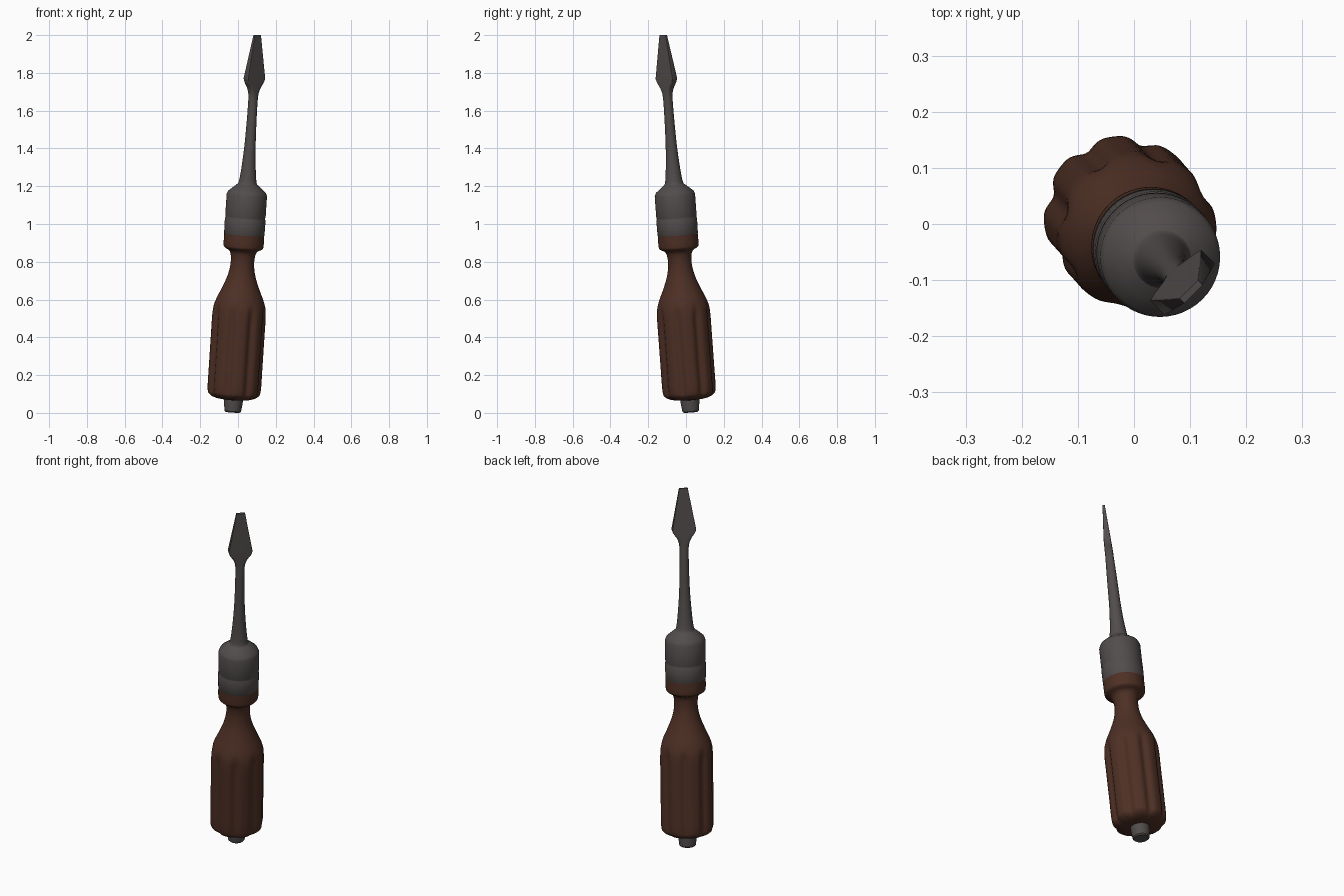
import bpy, bmesh, math
from mathutils import Vector, Matrix

if "Cube" in bpy.data.objects:
    bpy.data.objects.remove(bpy.data.objects["Cube"], do_unlink=True)


def material(name, rgb):
    m = bpy.data.materials.new(name)
    m.use_nodes = True
    m.diffuse_color = (*rgb, 1)
    bsdf = m.node_tree.nodes["Principled BSDF"]
    bsdf.inputs["Base Color"].default_value = (*rgb, 1)
    bsdf.inputs["Roughness"].default_value = 0.6
    return m


WOOD = material("dark brown wood", (0.075, 0.029, 0.018))
STEEL = material("dark grey steel", (0.085, 0.073, 0.073))

# The whole tool leans along this axis
AXIS = Vector((0.065, -0.073, 1)).normalized()
LEAN = Matrix.Translation((-0.028, 0.025, 0.004)) @ \
    Vector((0, 0, 1)).rotation_difference(AXIS).to_matrix().to_4x4()


def refine(points, steps):
    """Run a smooth curve through the profile points."""
    p = [Vector(q) for q in points]
    out = []
    for i in range(len(p) - 1):
        a, b = p[i], p[i + 1]
        ta = (b - p[max(i - 1, 0)]) / 2
        tb = (p[min(i + 2, len(p) - 1)] - a) / 2
        for k in range(steps):
            t = k / steps
            out.append(a * (2*t**3 - 3*t*t + 1) + ta * (t**3 - 2*t*t + t)
                       + b * (3*t*t - 2*t**3) + tb * (t**3 - t*t))
    return out + [p[-1]]


def loft(name, rings, mat, angle=35):
    """Skin a list of closed rings, cap both ends and lean the part."""
    bm = bmesh.new()
    loops = [[bm.verts.new(co) for co in ring] for ring in rings]
    n = len(loops[0])
    for lo, hi in zip(loops, loops[1:]):
        for i in range(n):
            j = (i + 1) % n
            bm.faces.new((lo[i], lo[j], hi[j], hi[i]))
    bm.faces.new(loops[0][::-1])
    bm.faces.new(loops[-1])
    mesh = bpy.data.meshes.new(name)
    bm.to_mesh(mesh)
    bm.free()
    mesh.transform(LEAN)
    mesh.materials.append(mat)
    ob = bpy.data.objects.new(name, mesh)
    bpy.context.collection.objects.link(ob)
    bpy.ops.object.select_all(action="DESELECT")
    ob.select_set(True)
    bpy.context.view_layer.objects.active = ob
    bpy.ops.object.shade_smooth_by_angle(angle=math.radians(angle))
    return ob


def round_ring(r, z, n=48):
    return [(r * math.cos(math.tau * i / n), r * math.sin(math.tau * i / n), z)
            for i in range(n)]


def smoothstep(a, b, x):
    t = min(max((x - a) / (b - a), 0), 1)
    return t * t * (3 - 2 * t)


# Handle grip with eight rounded flutes
def fluted_ring(r, z, n=128):
    reach = smoothstep(0.05, 0.12, z) * (1 - smoothstep(0.5, 0.6, z))
    ring = []
    for i in range(n):
        a = math.tau * i / n
        groove = (0.5 + 0.5 * math.cos(8 * (a - math.radians(75)))) ** 2.5
        rr = r - 0.014 * reach * groove
        ring.append((rr * math.cos(a), rr * math.sin(a), z))
    return ring


grip = [(0.05, 0.066), (0.095, 0.072), (0.128, 0.088), (0.141, 0.12),
        (0.142, 0.25), (0.142, 0.4), (0.141, 0.53), (0.128, 0.59),
        (0.1, 0.655), (0.075, 0.72), (0.063, 0.78), (0.064, 0.83),
        (0.075, 0.857), (0.1, 0.872), (0.106, 0.89), (0.106, 0.945)]
loft("handle", [fluted_ring(r, z) for r, z in refine(grip, 4)], WOOD)

# Steel stub under the handle
stub = [(0.038, 0), (0.044, 0.006), (0.05, 0.055), (0.05, 0.09)]
loft("end_stub", [round_ring(r, z) for r, z in stub], STEEL)

# Steel collar with a shallow ring line
collar = [(0.102, 0.938), (0.107, 0.946), (0.108, 1.025), (0.105, 1.032),
          (0.105, 1.038), (0.107, 1.045), (0.107, 1.155), (0.1, 1.172),
          (0.075, 1.193), (0.055, 1.21), (0.03, 1.225)]
loft("collar", [round_ring(r, z) for r, z in collar], STEEL)


# Shaft and blade: sections change from round to flat and square
def section(half_width, half_depth, square, z, n=32):
    ring = []
    for i in range(n):
        a = math.tau * i / n
        c, s = math.cos(a), math.sin(a)
        u = half_width * math.copysign(abs(c) ** square, c)
        v = half_depth * math.copysign(abs(s) ** square, s)
        ring.append(((u - v) * math.sqrt(0.5), (u + v) * math.sqrt(0.5), z))
    return ring


shaft = [(0.066, 0.066, 1, 1.195), (0.05, 0.05, 1, 1.215),
         (0.043, 0.043, 1, 1.25), (0.036, 0.036, 1, 1.32),
         (0.029, 0.03, 1, 1.42), (0.025, 0.027, 1, 1.54),
         (0.024, 0.024, 0.9, 1.64), (0.026, 0.022, 0.7, 1.69),
         (0.037, 0.021, 0.4, 1.725), (0.055, 0.02, 0.2, 1.752),
         (0.064, 0.019, 0.1, 1.775)]
blade = refine(shaft, 3) + [(0.023, 0.006, 0.1, 2.0055)]
loft("shaft_and_blade", [section(*s) for s in blade], STEEL)
